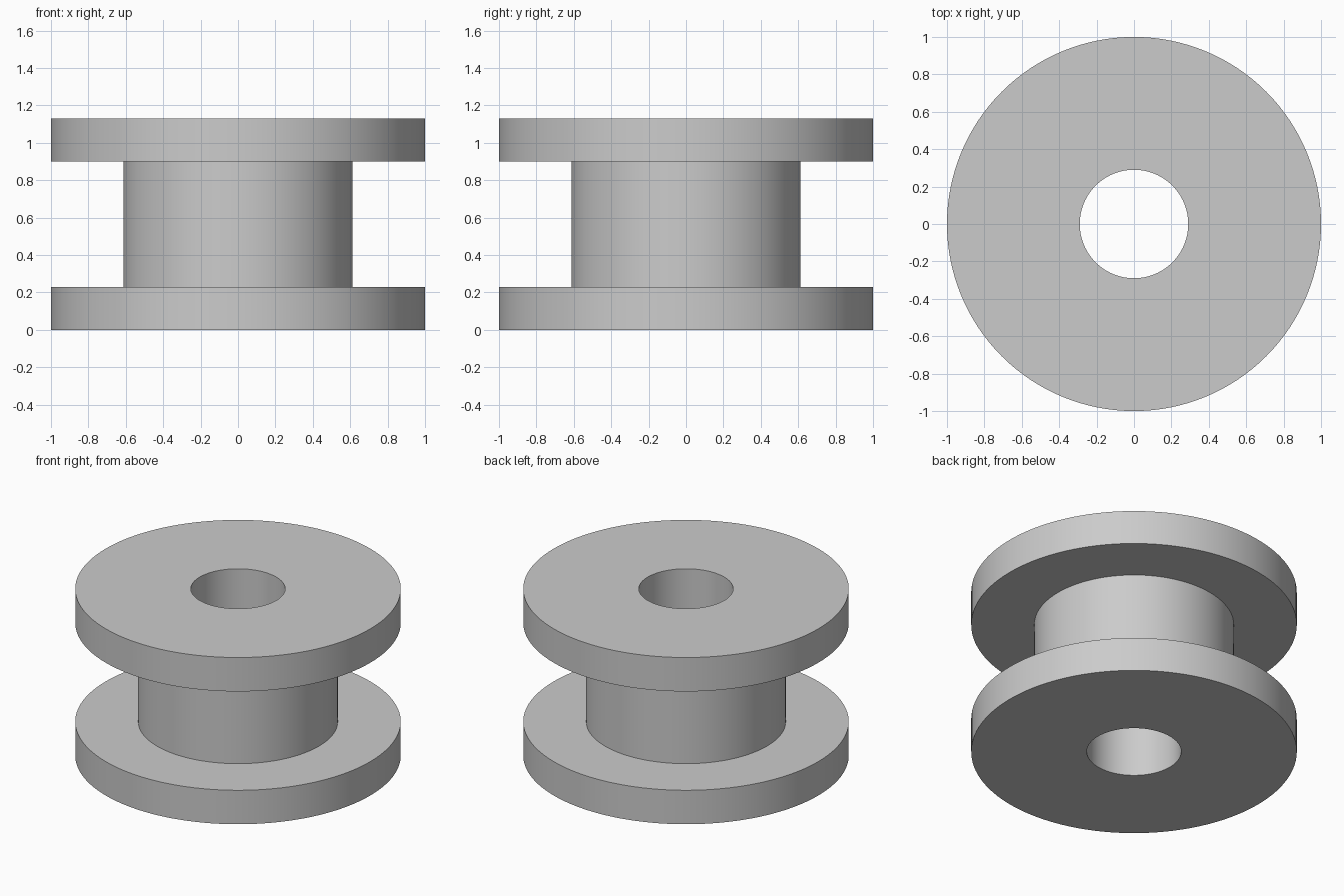
import bpy, bmesh, math

cube = bpy.data.objects.get("Cube")
if cube:
    bpy.data.objects.remove(cube, do_unlink=True)

SEGMENTS = 128
RIM, HUB, BORE = 1.0, 0.613, 0.29
HEIGHT, FLANGE = 1.13, 0.23

grey = bpy.data.materials.new("light grey")
grey.use_nodes = True
colour = (0.6, 0.6, 0.6, 1.0)
grey.diffuse_color = colour
grey.node_tree.nodes["Principled BSDF"].inputs["Base Color"].default_value = colour

# Closed cross-section of the spool: bore, flanges and hub
top = HEIGHT - FLANGE
profile = [(BORE, 0), (RIM, 0), (RIM, FLANGE), (HUB, FLANGE),
           (HUB, top), (RIM, top), (RIM, HEIGHT), (BORE, HEIGHT)]

# Turn the cross-section around the z axis
bm = bmesh.new()
rings = []
for i in range(SEGMENTS):
    a = math.tau * i / SEGMENTS
    rings.append([bm.verts.new((r * math.cos(a), r * math.sin(a), z)) for r, z in profile])
for i, ring in enumerate(rings):
    following = rings[(i + 1) % SEGMENTS]
    for j in range(len(profile)):
        k = (j + 1) % len(profile)
        bm.faces.new((ring[j], following[j], following[k], ring[k]))
bmesh.ops.recalc_face_normals(bm, faces=bm.faces)

mesh = bpy.data.meshes.new("flanged_spool")
bm.to_mesh(mesh)
bm.free()
mesh.materials.append(grey)
spool = bpy.data.objects.new("flanged_spool", mesh)
bpy.context.collection.objects.link(spool)

# Smooth round walls with crisp rims
bpy.ops.object.select_all(action='DESELECT')
spool.select_set(True)
bpy.context.view_layer.objects.active = spool
bpy.ops.object.shade_smooth_by_angle(angle=math.radians(30))
